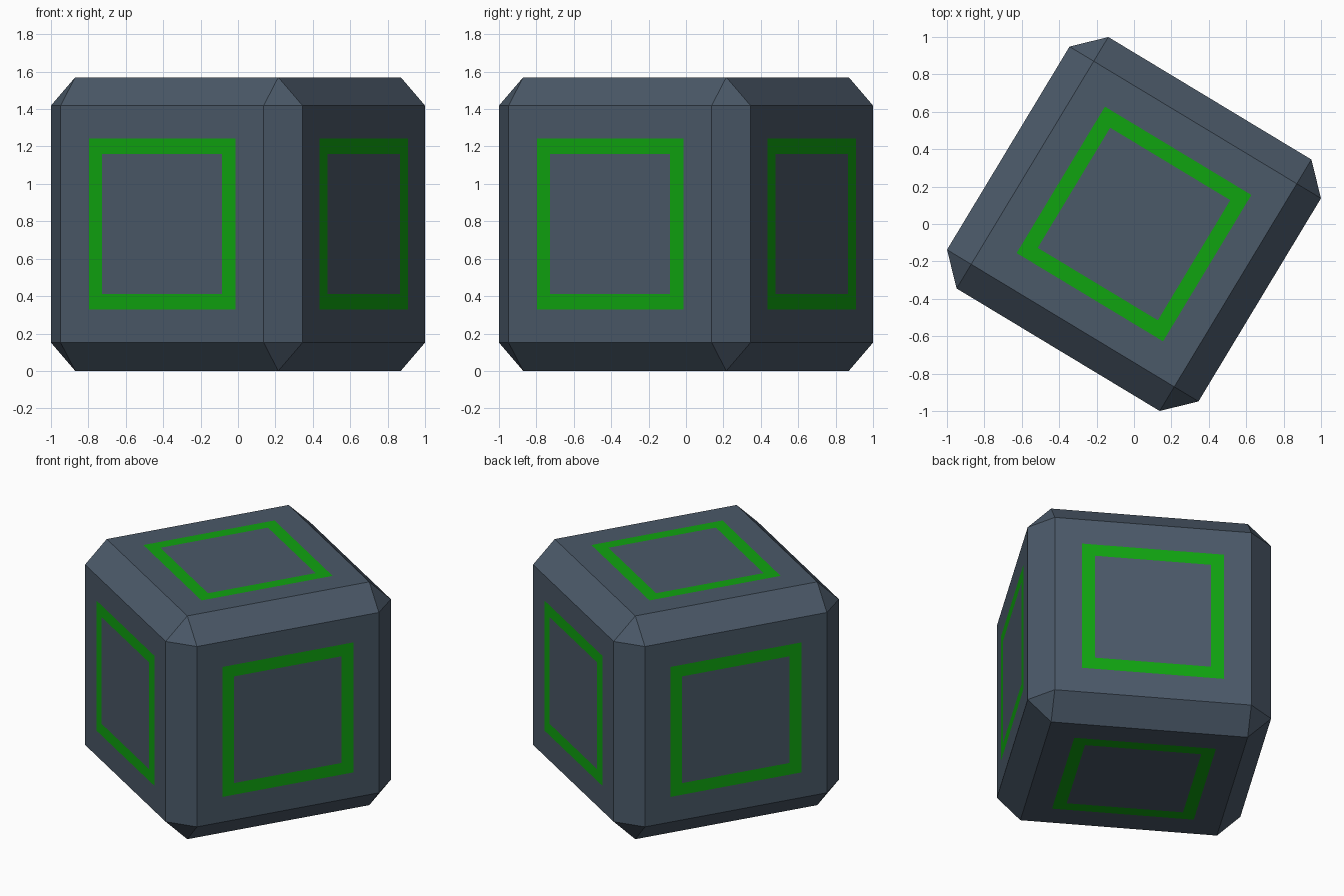
import bpy, bmesh
from math import radians
from mathutils import Matrix, Vector

if "Cube" in bpy.data.objects:
    bpy.data.objects.remove(bpy.data.objects["Cube"])

HALF = 0.785      # half size of the cube
CHAMFER = 0.151   # edge chamfer
FRAME_OUT = 0.457 # half size of the green square, outside
FRAME_IN = 0.375  # half size of the green square, inside


def material(name, color):
    mat = bpy.data.materials.new(name)
    mat.diffuse_color = (*color, 1)
    mat.use_nodes = True
    mat.node_tree.nodes["Principled BSDF"].inputs["Base Color"].default_value = mat.diffuse_color
    return mat


# Chamfered cube
bm = bmesh.new()
bmesh.ops.create_cube(bm, size=2 * HALF)
bmesh.ops.bevel(bm, geom=bm.edges[:], offset=CHAMFER, segments=1,
                profile=0.5, affect='EDGES')
bm.normal_update()
sides = [f for f in bm.faces if max(abs(c) for c in f.normal) > 0.99]

# Flush square frame inset into each of the six sides
bmesh.ops.inset_individual(bm, faces=sides, use_even_offset=True,
                           thickness=HALF - CHAMFER - FRAME_OUT)
ring = bmesh.ops.inset_individual(bm, faces=sides, use_even_offset=True,
                                  thickness=FRAME_OUT - FRAME_IN)
for f in bm.faces:
    f.material_index = 0
for f in ring["faces"]:
    f.material_index = 1

# Turn about the vertical and stand on the ground
bm.transform(Matrix.Translation(Vector((0, 0, HALF))) @ Matrix.Rotation(radians(-31.1), 4, 'Z'))

mesh = bpy.data.meshes.new("chamfered_cube")
bm.to_mesh(mesh)
bm.free()
mesh.materials.append(material("slate", (0.07, 0.10, 0.14)))
mesh.materials.append(material("green", (0.005, 0.37, 0.005)))
bpy.context.collection.objects.link(bpy.data.objects.new("chamfered_cube", mesh))
